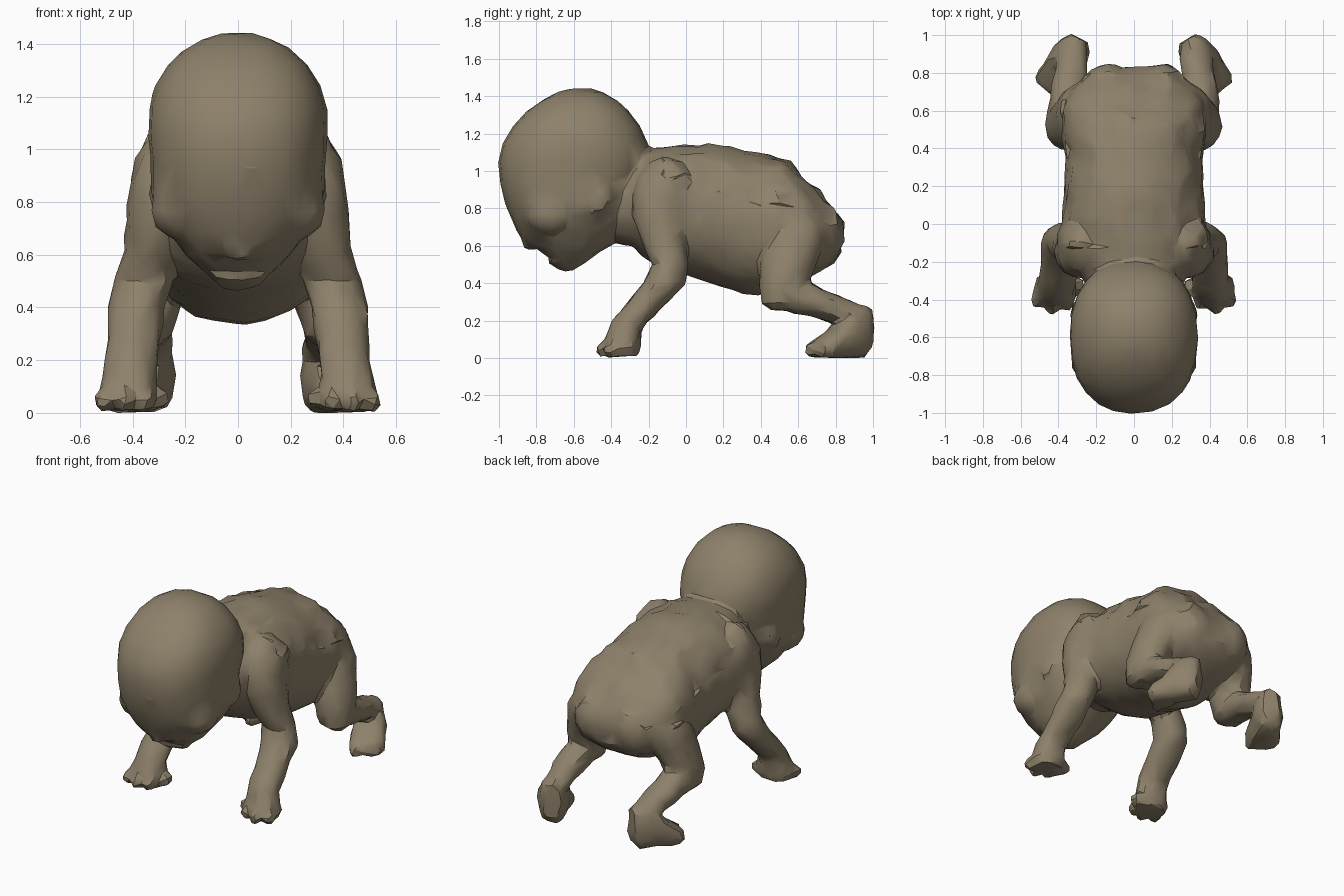
import bpy, bmesh, math
from mathutils import Vector, Matrix, noise

CLAY = bpy.data.materials.new("brown_clay")
CLAY.diffuse_color = (0.27, 0.22, 0.145, 1)
X, Y, Z = Vector((1, 0, 0)), Vector((0, 1, 0)), Vector((0, 0, 1))
FORM = bmesh.new()      # all the overlapping parts, fused at the end


def add(bm, mirror):
    """Copy a closed part into the common form, and its mirror image."""
    for flip in ((1, -1) if mirror else (1,)):
        c = bm.copy()
        for v in c.verts:
            v.co.x *= flip
        bmesh.ops.recalc_face_normals(c, faces=c.faces)
        me = bpy.data.meshes.new("part")
        c.to_mesh(me)
        FORM.from_mesh(me)
        bpy.data.meshes.remove(me)
        c.free()
    bm.free()


def loft(secs, u, v, n=14, power=2.0, mirror=False):
    """Skin rings (x, y, z, radius_u, radius_v) lying in the u-v plane."""
    bm = bmesh.new()
    rings = []
    for x, y, z, ru, rv in secs:
        ring = []
        for i in range(n):
            a = 2 * math.pi * i / n
            c, s = math.cos(a), math.sin(a)
            c = math.copysign(abs(c) ** (2 / power), c)
            s = math.copysign(abs(s) ** (2 / power), s)
            ring.append(bm.verts.new(Vector((x, y, z)) + u * ru * c + v * rv * s))
        rings.append(ring)
    for a, b in zip(rings, rings[1:]):
        for i in range(n):
            j = (i + 1) % n
            bm.faces.new((a[i], a[j], b[j], b[i]))
    bm.faces.new(rings[0])
    bm.faces.new(rings[-1])
    add(bm, mirror)


def blob(loc, size, rot=(0, 0, 0), mirror=False, detail=2):
    """Scaled icosphere."""
    bm = bmesh.new()
    bmesh.ops.create_icosphere(bm, subdivisions=detail, radius=1)
    r = Matrix.Rotation(rot[2], 4, 'Z') @ Matrix.Rotation(rot[1], 4, 'Y') @ Matrix.Rotation(rot[0], 4, 'X')
    bm.transform(Matrix.Translation(loc) @ r @ Matrix.Diagonal((*size, 1)))
    add(bm, mirror)


def bake(ob, name):
    """Replace an object by its evaluated mesh."""
    deps = bpy.context.evaluated_depsgraph_get()
    me = bpy.data.meshes.new_from_object(ob.evaluated_get(deps))
    bpy.data.objects.remove(ob)
    ob = bpy.data.objects.new(name, me)
    bpy.context.collection.objects.link(ob)
    return ob


# Torso and neck: (y, bottom, top, half width)
torso = [(-0.48, 0.66, 0.98, 0.20), (-0.36, 0.61, 1.05, 0.23), (-0.28, 0.59, 1.08, 0.28),
         (-0.21, 0.52, 1.12, 0.34), (-0.1, 0.46, 1.13, 0.38), (0.0, 0.44, 1.135, 0.385),
         (0.1, 0.41, 1.14, 0.375), (0.2, 0.38, 1.135, 0.368), (0.3, 0.345, 1.115, 0.365),
         (0.37, 0.335, 1.09, 0.368), (0.46, 0.355, 1.08, 0.378), (0.55, 0.39, 1.045, 0.38),
         (0.64, 0.42, 0.965, 0.375), (0.72, 0.46, 0.88, 0.335), (0.79, 0.51, 0.80, 0.25),
         (0.83, 0.57, 0.72, 0.15)]
loft([(0, y, (a + b) / 2, w, (b - a) / 2) for y, a, b, w in torso], X, Z, n=24, power=2.15)
# Buttocks and shoulders
blob((0.14, 0.665, 0.66), (0.17, 0.19, 0.19), (0.35, 0, 0), True)
blob((0.255, -0.10, 0.88), (0.155, 0.18, 0.20), mirror=True)

# Head: (z, front y, back y, half width)
head = [(0.475, -0.67, -0.60, 0.04), (0.51, -0.71, -0.54, 0.10), (0.56, -0.76, -0.47, 0.16),
        (0.60, -0.845, -0.40, 0.20), (0.68, -0.905, -0.33, 0.26), (0.76, -0.94, -0.29, 0.31),
        (0.84, -0.97, -0.26, 0.33), (0.94, -0.995, -0.235, 0.33), (1.05, -1.003, -0.19, 0.34),
        (1.15, -0.98, -0.205, 0.338), (1.24, -0.925, -0.245, 0.314), (1.32, -0.85, -0.305, 0.265),
        (1.38, -0.77, -0.37, 0.20), (1.42, -0.69, -0.44, 0.13), (1.438, -0.63, -0.50, 0.06)]
loft([(0, (a + b) / 2 - 0.0, z, w, (b - a) / 2) for z, a, b, w in head], X, Y, n=24, power=2.3)

# Cheeks, ears, nose, lips and chin
blob((0.21, -0.72, 0.77), (0.125, 0.14, 0.12), mirror=True)
blob((0.305, -0.46, 0.85), (0.03, 0.055, 0.085), (-0.4, 0, 0.25), True)
blob((0, -0.83, 0.635), (0.06, 0.055, 0.06))
blob((0, -0.72, 0.56), (0.14, 0.065, 0.022), (-0.3, 0, 0))
blob((0, -0.70, 0.525), (0.11, 0.045, 0.022), (0.3, 0, 0))
blob((0, -0.64, 0.515), (0.11, 0.08, 0.05))

# Arms: horizontal rings from shoulder to wrist
loft([(0.265, -0.14, 0.97, 0.11, 0.115),
      (0.285, -0.14, 0.88, 0.125, 0.145), (0.30, -0.14, 0.75, 0.122, 0.145),
      (0.325, -0.12, 0.62, 0.108, 0.12), (0.36, -0.085, 0.50, 0.112, 0.095),
      (0.385, -0.115, 0.40, 0.11, 0.115), (0.395, -0.20, 0.30, 0.102, 0.11),
      (0.405, -0.30, 0.20, 0.10, 0.098), (0.415, -0.335, 0.13, 0.10, 0.085)],
     X, Y, mirror=True)
# Hands
loft([(0.41, -0.31, 0.19, 0.09, 0.085), (0.415, -0.335, 0.11, 0.105, 0.095),
      (0.415, -0.34, 0.06, 0.12, 0.10), (0.415, -0.34, 0.012, 0.10, 0.085)],
     X, Y, n=12, power=2.2, mirror=True)
for i, (x, y) in enumerate(((0.355, -0.40), (0.43, -0.425), (0.50, -0.39))):
    blob((x, y, 0.05), (0.042, 0.06, 0.046), (0.3, 0, 0.2 * i), True)
blob((0.305, -0.33, 0.055), (0.05, 0.055, 0.04), (0.2, 0, -0.4), True)

# Thigh drops to the knee, shin runs backwards to the ankle
loft([(0.20, 0.61, 0.76, 0.15, 0.14), (0.25, 0.59, 0.66, 0.16, 0.17),
      (0.285, 0.56, 0.56, 0.15, 0.165), (0.33, 0.535, 0.46, 0.13, 0.145),
      (0.35, 0.52, 0.37, 0.12, 0.13), (0.358, 0.51, 0.29, 0.102, 0.108),
      (0.36, 0.52, 0.255, 0.06, 0.06)], X, Y, mirror=True)
loft([(0.355, 0.46, 0.34, 0.08, 0.06), (0.355, 0.56, 0.335, 0.105, 0.095),
      (0.35, 0.66, 0.315, 0.10, 0.092), (0.34, 0.78, 0.27, 0.09, 0.08),
      (0.325, 0.88, 0.235, 0.083, 0.072), (0.315, 0.95, 0.21, 0.065, 0.06)],
     X, Z, mirror=True)

# Feet turned outwards: rings across the heel-to-toe line
along = Vector((0.48, -0.88, 0)).normalized()
across = Vector((-along.y, along.x, 0))
base = Vector((0.30, 0.965, 0))
secs = []
for d, lo, hi, w in [(-0.02, 0.05, 0.27, 0.055), (0.02, 0.0, 0.285, 0.082), (0.08, 0.0, 0.28, 0.095),
                     (0.14, 0.0, 0.23, 0.10), (0.20, 0.0, 0.165, 0.108), (0.26, 0.0, 0.12, 0.11),
                     (0.30, 0.01, 0.09, 0.09)]:
    p = base + along * d
    secs.append((p.x, p.y, (lo + hi) / 2, w, (hi - lo) / 2))
loft(secs, across, Z, power=2.6, mirror=True)
for i in range(3):
    p = base + along * (0.29 - 0.02 * i) + across * (-0.065 + 0.06 * i)
    blob((p.x, p.y, 0.047), (0.04, 0.045, 0.045), (0, 0, 0.5), True)

# Fuse everything into one skin
me = bpy.data.meshes.new("form")
FORM.to_mesh(me)
FORM.free()
form = bpy.data.objects.new("form", me)
bpy.context.collection.objects.link(form)
m = form.modifiers.new("fuse", 'REMESH')
m.mode = 'VOXEL'
m.voxel_size = 0.014
m = form.modifiers.new("soften", 'SMOOTH')
m.factor, m.iterations = 0.5, 4
form = bake(form, "fused_form")

# Lumpy surface, strongest on the back, calm on the head; flat soles
shift = []
for v in form.data.vertices:
    back = v.co.z > 0.7 and -0.12 < v.co.y < 0.8 and v.normal.z > 0.3
    amp = 0.024 if back else 0.004 if v.co.y < -0.2 and v.co.z > 0.6 else 0.008
    shift.append(v.normal * amp * noise.noise(v.co * (9 if back else 12)))
for v, s in zip(form.data.vertices, shift):
    v.co += s
    v.co.z = max(v.co.z, 0)

# Reduce to coarse facets and shade
m = form.modifiers.new("facet", 'DECIMATE')
m.ratio = 0.03
baby = bake(form, "crawling_baby")
skin = baby.data
skin.materials.clear()
skin.materials.append(CLAY)
skin.shade_smooth()
skin.set_sharp_from_angle(angle=math.radians(30))
